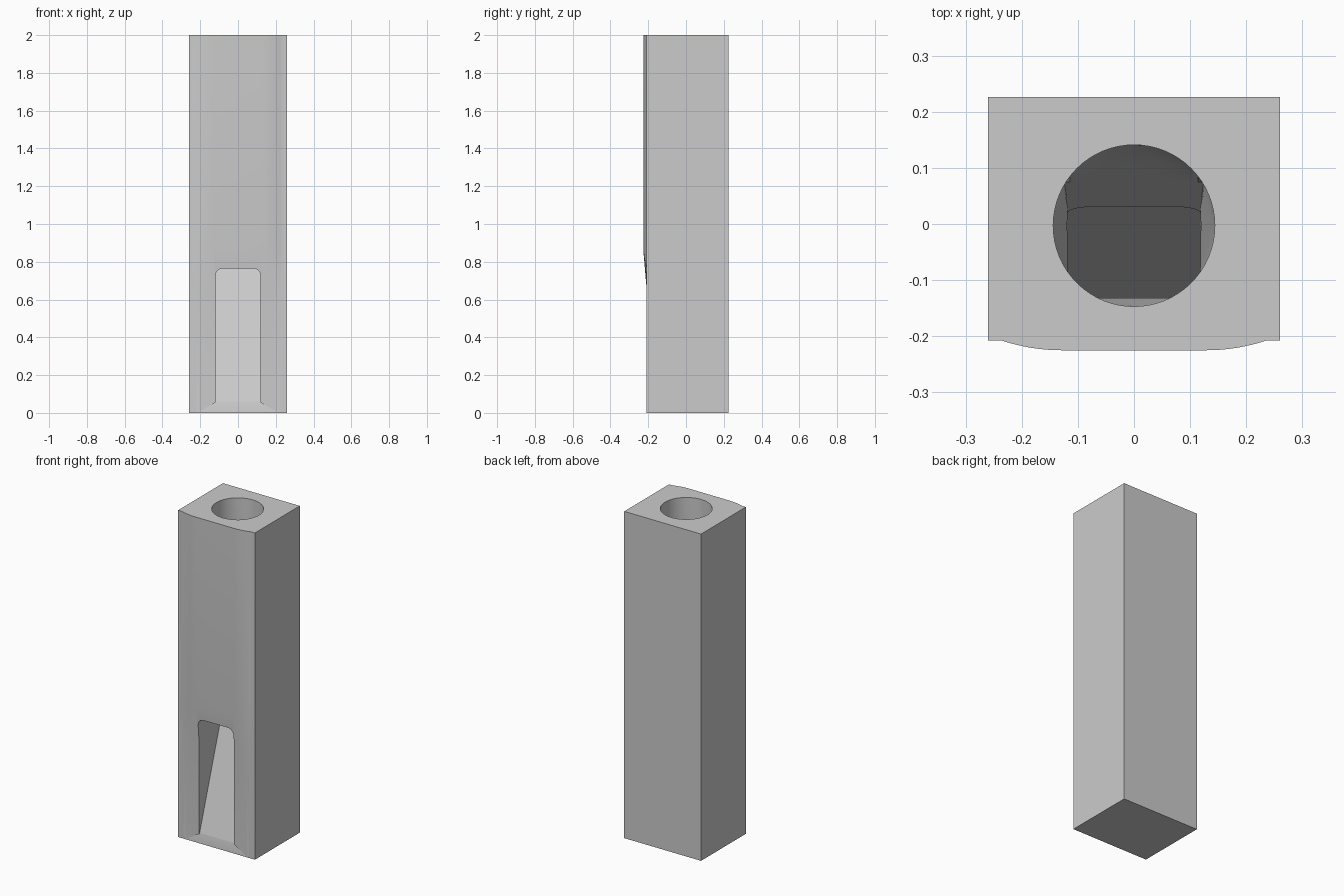
import bpy, bmesh, math

cube = bpy.data.objects.get("Cube")
if cube:
    bpy.data.objects.remove(cube)

HALF_W, BACK, FRONT, HEIGHT = 0.26, 0.226, -0.208, 2.0
PAD = 0.017
SLOT_W, SLOT_TOP, SLOT_R, RAMP_Z = 0.12, 0.765, 0.04, 0.04

grey = bpy.data.materials.new("plain grey")
grey.use_nodes = True
grey.diffuse_color = (0.6, 0.6, 0.6, 1)
grey.node_tree.nodes["Principled BSDF"].inputs["Base Color"].default_value = (0.6, 0.6, 0.6, 1)


def make_object(name, bm):
    bmesh.ops.recalc_face_normals(bm, faces=bm.faces)
    mesh = bpy.data.meshes.new(name)
    bm.to_mesh(mesh)
    bm.free()
    mesh.materials.append(grey)
    obj = bpy.data.objects.new(name, mesh)
    bpy.context.collection.objects.link(obj)
    return obj


def loft(name, rings):
    """Join matching rings of points and cap both ends."""
    bm = bmesh.new()
    loops = [[bm.verts.new(p) for p in ring] for ring in rings]
    n = len(loops[0])
    for a, b in zip(loops, loops[1:]):
        for i in range(n):
            j = (i + 1) % n
            bm.faces.new((a[i], a[j], b[j], b[i]))
    bm.faces.new(loops[0])
    bm.faces.new(loops[-1])
    return make_object(name, bm)


def ramp_y(z):
    return FRONT + 0.33 * (z - RAMP_Z)


# Block with a softly raised pad on the upper front
def pad_depth(x):
    t = max(0.0, (abs(x) - 0.13) / 0.105)
    return PAD * max(0.0, 1 - t * t)


def block_ring(z, raised):
    edge = [0.13 + 0.105 * i / 8 for i in range(9)]
    xs = [-HALF_W] + [-x for x in reversed(edge)] + edge + [HALF_W]
    front = [(x, FRONT - raised * pad_depth(x), z) for x in xs]
    return front + [(HALF_W, BACK, z), (-HALF_W, BACK, z)]


block = loft("block", [block_ring(0, 0), block_ring(0.65, 0),
                       block_ring(0.85, 1), block_ring(HEIGHT, 1)])


# Bore: round at the top, squarer and narrower where it meets the ramp
def bore_ring(z):
    t = min(1.0, max(0.0, (1.2 - z) / (1.2 - SLOT_TOP)))
    power = 2 / (2 + 4 * t)
    half_x = 0.144 + (SLOT_W - 0.001 - 0.144) * t
    half_y = 0.144 - 0.012 * t
    ring = []
    for i in range(64):
        a = math.tau * i / 64
        c, s = math.cos(a), math.sin(a)
        x = math.copysign(abs(c) ** power, c) * half_x
        y = math.copysign(abs(s) ** power, s) * half_y - 0.003 + 0.003 * t
        ring.append((x, min(y, ramp_y(z) - 0.001), z))
    return ring


bore = loft("bore_cutter", [bore_ring(z) for z in
                            (2.05, 1.2, 1.1, 1.0, 0.9, 0.82, SLOT_TOP, 0.6)])

# Front slot: round-cornered opening with a sloped back
outline = [(-SLOT_W, RAMP_Z), (SLOT_W, RAMP_Z)]
for side, start in ((1, 0), (-1, 90)):
    for i in range(9):
        a = math.radians(start + 90 * i / 8)
        outline.append((side * (SLOT_W - SLOT_R) + SLOT_R * math.cos(a),
                        SLOT_TOP - SLOT_R + SLOT_R * math.sin(a)))
slot = loft("slot_cutter", [[(x, -0.3, z) for x, z in outline],
                            [(x, ramp_y(z) + 0.002, z) for x, z in outline]])

# Flared lip at the foot of the ramp
bm = bmesh.new()
for s in (-1, 1):
    for x, y, z in ((0.11, -0.197, 0.06), (0.21, FRONT, 0.004),
                    (0.11, -0.25, 0.06), (0.21, -0.25, 0.004)):
        bm.verts.new((s * x, y, z))
bmesh.ops.convex_hull(bm, input=bm.verts)
lip = make_object("lip_cutter", bm)

# Cut the openings, then shade smooth with sharp edges kept
bpy.context.view_layer.objects.active = block
block.select_set(True)
for cutter in (bore, slot, lip):
    cutter.hide_render = True
    cutter.hide_set(True)
    mod = block.modifiers.new(cutter.name, "BOOLEAN")
    mod.object = cutter
    mod.solver = "EXACT"
    bpy.ops.object.modifier_apply(modifier=mod.name)
    bpy.data.objects.remove(cutter)
bpy.ops.object.shade_smooth_by_angle(angle=math.radians(25))
